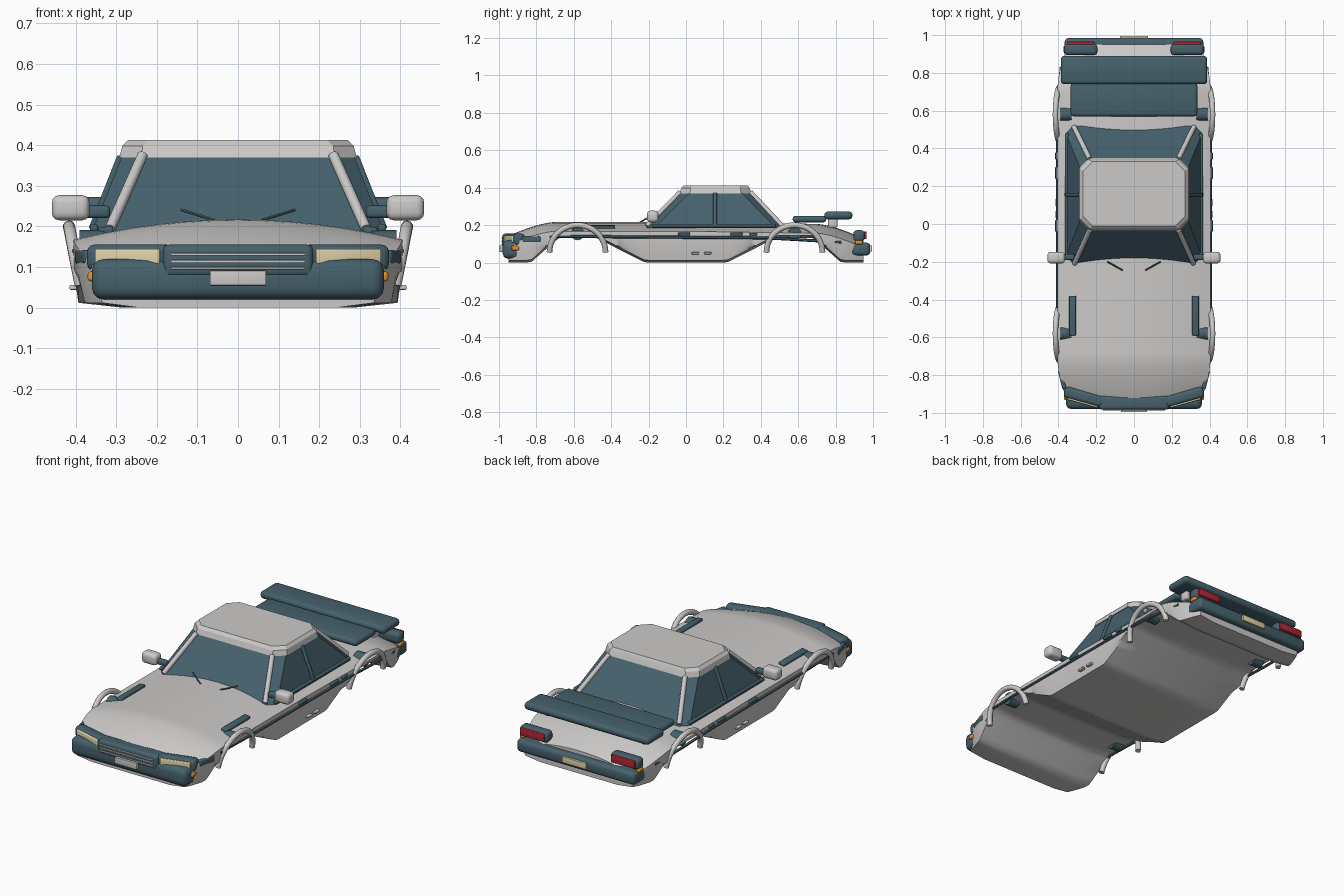
import bpy, bmesh, math
from mathutils import Vector

cube = bpy.data.objects.get("Cube")
if cube:
    bpy.data.objects.remove(cube)


def material(name, *rgb):
    mat = bpy.data.materials.new(name)
    mat.use_nodes = True
    mat.diffuse_color = (*rgb, 1)
    mat.node_tree.nodes["Principled BSDF"].inputs["Base Color"].default_value = (*rgb, 1)
    return mat


paint = material("silver_paint", .6, .59, .58)
trim = material("dark_teal", .06, .12, .15)
cream = material("headlight_cream", .75, .65, .4)
amber = material("indicator_amber", .8, .28, .02)
red = material("tail_red", .42, .02, .03)


def finish(name, bm, mat, angle):
    bmesh.ops.recalc_face_normals(bm, faces=bm.faces)
    mesh = bpy.data.meshes.new(name)
    bm.to_mesh(mesh)
    bm.free()
    mesh.materials.append(mat)
    part = bpy.data.objects.new(name, mesh)
    bpy.context.collection.objects.link(part)
    bpy.ops.object.select_all(action="DESELECT")
    part.select_set(True)
    bpy.context.view_layer.objects.active = part
    bpy.ops.object.shade_smooth_by_angle(angle=math.radians(angle))
    return part


def loft(name, mat, rings, angle=40):
    bm = bmesh.new()
    loops = [[bm.verts.new(point) for point in ring] for ring in rings]
    for lower, upper in zip(loops, loops[1:]):
        for i in range(len(lower)):
            bm.faces.new((lower[i - 1], lower[i], upper[i], upper[i - 1]))
    bm.faces.new(loops[0])
    bm.faces.new(reversed(loops[-1]))
    return finish(name, bm, mat, angle)


def box(name, mat, location, size, roundness=.3, turn=0, tilt=0):
    bm = bmesh.new()
    bmesh.ops.create_cube(bm, size=1)
    bmesh.ops.scale(bm, vec=size, verts=bm.verts)
    bmesh.ops.bevel(bm, geom=bm.edges[:], offset=roundness * min(size), segments=3,
                    profile=.5, affect="EDGES")
    part = finish(name, bm, mat, angle=35)
    part.location = location
    part.rotation_euler = (0, tilt, turn)


def tube(name, mat, points, radius, sides=10):
    path = [Vector(point) for point in points]
    rings = []
    for i, point in enumerate(path):
        along = path[min(i + 1, len(path) - 1)] - path[max(i - 1, 0)]
        across = along.cross(Vector((1, .01, 0))).normalized()
        upward = along.cross(across).normalized()
        angles = [math.tau * k / sides for k in range(sides)]
        rings.append([point + radius * (across * math.cos(a) + upward * math.sin(a))
                      for a in angles])
    loft(name, mat, rings)


# Body shell: cross-sections whose width, top and underside follow the length
AXLE = .58


def body_section(y):
    nose = max(0, (abs(y) - .7) / .25)
    width = .405 - .06 * nose ** 2
    top = .217 - .075 * nose ** 1.5 - .015 * max(0, y)
    # The underside lifts over each axle, more steeply towards the ends
    reach = .25 if abs(y) > AXLE else .36
    lift = (reach - abs(abs(y) - AXLE)) / (reach - .1)
    bottom = .132 * min(1, max(0, lift))
    half = [(width * k / 6, top - .05 * (k / 6) ** 2) for k in range(7)]
    half += [(width, max(bottom + .012, .09)), (width * .97, bottom + .012),
             (width * .7, bottom), (0, bottom)]
    mirrored = [(-x, z) for x, z in half[-2:0:-1]]
    return [(x, y, z) for x, z in half + mirrored]


loft("body_shell", paint, [body_section(k / 40) for k in range(-38, 39)])


# Cabin glass and roof share an outline with cut corners
def outline(half_width, front, back, corner, z):
    right = [(half_width - corner, front), (half_width, front + corner),
             (half_width, back - corner), (half_width - corner, back)]
    left = [(-x, y) for x, y in reversed(right)]
    return [(x, y, z) for x, y in right + left]


loft("cabin_glass", trim, [outline(.36, -.21, .52, .04, .185),
                           outline(.285, -.03, .345, .05, .375)], angle=20)
loft("roof", paint, [outline(.292, -.035, .35, .055, .37),
                     outline(.285, -.025, .34, .05, .398),
                     outline(.27, -.01, .33, .05, .413)], angle=25)

# Front bumper, grille and plate
box("front_bumper", trim, (0, -.925, .07), (.72, .11, .1))
box("grille", trim, (0, -.945, .115), (.37, .075, .08), roundness=.2)
for row in range(3):
    box("grille_slat", paint, (0, -.983, .097 + row * .017), (.33, .008, .006))
box("front_plate", paint, (0, -.986, .073), (.138, .02, .036), roundness=.1)

# Rear bumper, plate and wing
box("rear_bumper", trim, (0, .93, .072), (.735, .11, .07))
box("rear_plate", cream, (0, .985, .075), (.15, .02, .034), roundness=.1)
box("wing_lower", trim, (0, .66, .232), (.67, .18, .036), roundness=.45)
box("wing_upper", trim, (0, .815, .252), (.775, .15, .042), roundness=.45)

for side in (-1, 1):
    # Lights
    box("headlight_housing", trim, (side * .265, -.915, .123), (.215, .06, .064),
        turn=side * .27)
    box("headlight_lens", cream, (side * .27, -.937, .124), (.165, .03, .042),
        roundness=.15, turn=side * .27)
    box("headlight_side_trim", trim, (side * .38, -.825, .125), (.022, .1, .034),
        turn=side * -.25)
    box("front_indicator", amber, (side * .355, -.912, .077), (.03, .04, .024))
    box("tail_light_housing", trim, (side * .282, .925, .143), (.175, .06, .06))
    box("tail_light_lens", red, (side * .282, .953, .145), (.145, .026, .04), roundness=.15)
    box("rear_indicator", amber, (side * .357, .925, .108), (.03, .04, .022))
    box("wing_post", paint, (side * .3, .785, .212), (.03, .05, .05))

    # Wheel arches and hubs
    for axle in (-AXLE, AXLE):
        arc = [math.pi * k / 24 for k in range(25)]
        tube("wheel_arch", paint,
             [(side * (.388 + .028 * math.sin(a)), axle + .15 * math.cos(a),
               .055 + .145 * math.sin(a)) for a in arc], radius=.015)
        tube("wheel_hub", trim, [(side * .33, axle, .155), (side * .39, axle + .001, .155)],
             radius=.036, sides=12)

    # Pillars and window trim
    tube("front_pillar", paint, [(side * .315, -.21, .195), (side * .235, -.032, .375)],
         radius=.013)
    tube("rear_pillar", paint, [(side * .318, .515, .195), (side * .235, .345, .375)],
         radius=.013)
    box("door_pillar", trim, (side * .325, .155, .283), (.016, .02, .195), tilt=side * -.375)
    box("window_sill", trim, (side * .355, .15, .197), (.02, .66, .018))

    # Belt strip, handles and sill steps
    tube("belt_strip", trim,
         [(side * .4, -.73, .14), (side * .407, -.42, .138), (side * .407, .42, .132),
          (side * .403, .6, .122), (side * .387, .83, .108)], radius=.008, sides=6)
    for y, length in ((-.01, .065), (.27, .065), (.36, .04)):
        box("door_handle", trim, (side * .408, y, .152), (.018, length, .016))
    for y in (.05, .115):
        box("sill_step", paint, (side * .404, y, .05), (.022, .04, .012))

    # Bonnet vents, mirrors and wipers
    box("bonnet_vent", trim, (side * .325, -.485, .19), (.036, .21, .018), tilt=side * .15)
    box("mirror_arm", trim, (side * .35, -.175, .236), (.07, .03, .03))
    box("mirror", paint, (side * .412, -.178, .246), (.093, .062, .062))
    tube("wiper", trim, [(side * .06, -.245, .216), (side * .14, -.2, .241)],
         radius=.004, sides=6)
